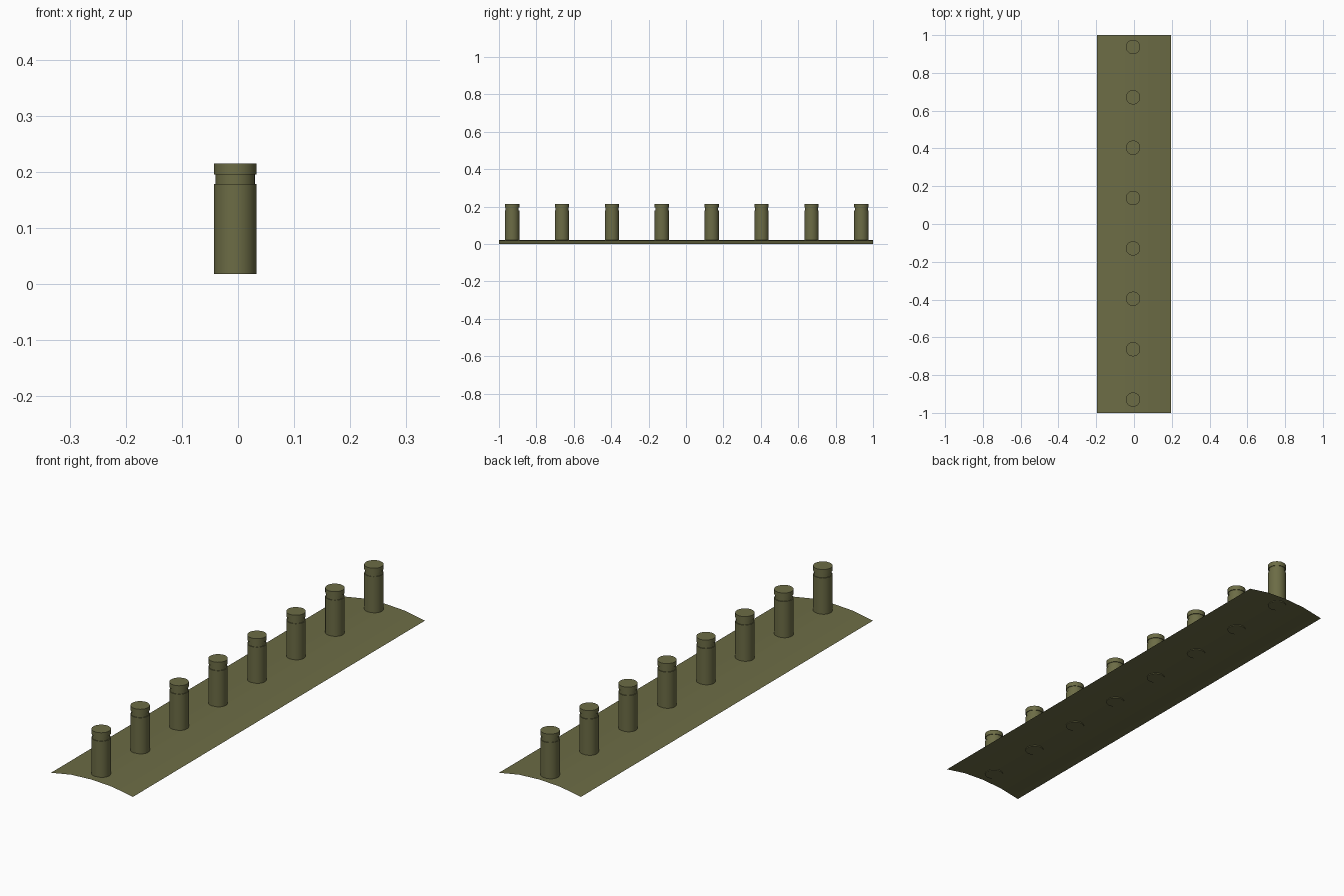
import bpy, bmesh, math

if "Cube" in bpy.data.objects:
    bpy.data.objects.remove(bpy.data.objects["Cube"])

olive = bpy.data.materials.new("olive")
olive.diffuse_color = (0.15, 0.15, 0.06, 1)
olive.use_nodes = True
olive.node_tree.nodes["Principled BSDF"].inputs["Base Color"].default_value = olive.diffuse_color


def finish(name, bm):
    mesh = bpy.data.meshes.new(name)
    bmesh.ops.recalc_face_normals(bm, faces=bm.faces)
    bm.to_mesh(mesh)
    bm.free()
    mesh.materials.append(olive)
    obj = bpy.data.objects.new(name, mesh)
    bpy.context.collection.objects.link(obj)
    bpy.ops.object.select_all(action='DESELECT')
    obj.select_set(True)
    bpy.context.view_layer.objects.active = obj
    bpy.ops.object.shade_smooth_by_angle(angle=math.radians(30))
    return obj


# Arched base sheet: open profile swept along y
bm = bmesh.new()
profile = [(-0.196, 0), (-0.098, 0.0175), (0, 0.0225), (0.098, 0.0175), (0.196, 0)]
pts = [bm.verts.new((x, -1, z)) for x, z in profile]
edges = [bm.edges.new(pair) for pair in zip(pts, pts[1:])]
swept = bmesh.ops.extrude_edge_only(bm, edges=edges)["geom"]
bmesh.ops.translate(bm, vec=(0, 2, 0),
                    verts=[g for g in swept if isinstance(g, bmesh.types.BMVert)])
sheet = finish("base_sheet", bm)
if sheet.data.polygons[0].normal.z < 0:
    sheet.data.flip_normals()


# Grooved stud: lathed profile with a narrow neck under the cap
def stud(name, y):
    bm = bmesh.new()
    outline = [(0, 0.018), (0.038, 0.018), (0.038, 0.178), (0.035, 0.178),
               (0.035, 0.195), (0.038, 0.195), (0.038, 0.215), (0, 0.215)]
    vs = [bm.verts.new((r, 0, z)) for r, z in outline]
    es = [bm.edges.new(pair) for pair in zip(vs, vs[1:])]
    bmesh.ops.spin(bm, geom=vs + es, cent=(0, 0, 0), axis=(0, 0, 1),
                   angle=math.tau, steps=32)
    bmesh.ops.remove_doubles(bm, verts=bm.verts, dist=1e-5)
    finish(name, bm).location = (-0.005, y, 0)


# Row of eight studs
for i in range(8):
    stud(f"stud_{i + 1}", 0.004 + (i - 3.5) * 0.2667)
